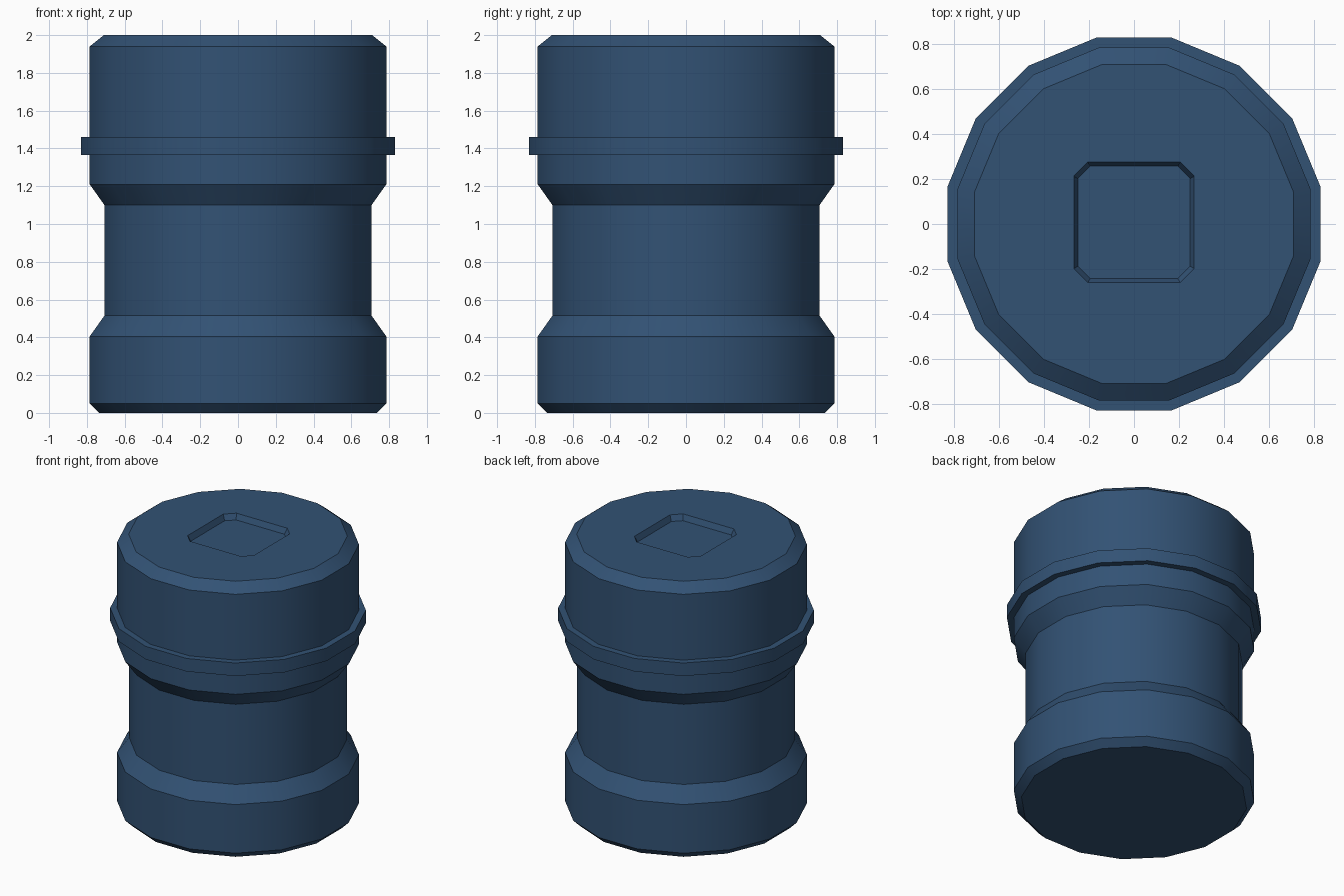
import bpy, bmesh, math

if "Cube" in bpy.data.objects:
    bpy.data.objects.remove(bpy.data.objects["Cube"])

SIDES = 16
blue = bpy.data.materials.new("dark_steel_blue")
blue.diffuse_color = (0.032, 0.084, 0.175, 1)
blue.use_nodes = True
blue.node_tree.nodes["Principled BSDF"].inputs["Base Color"].default_value = blue.diffuse_color


def ring(z, apothem):
    # 16-gon with flats facing the axes
    r = apothem / math.cos(math.pi / SIDES)
    return [(r * math.cos((i + 0.5) * math.tau / SIDES),
             r * math.sin((i + 0.5) * math.tau / SIDES), z) for i in range(SIDES)]


def octagon(z, half, chamfer, yc):
    # square with clipped corners
    a, b = half, half - chamfer
    pts = [(a, -b), (a, b), (b, a), (-b, a), (-a, b), (-a, -b), (-b, -a), (b, -a)]
    return [(x, y + yc, z) for x, y in pts]


def loft(name, sections, closed=False):
    # skin stacked sections; closed joins last to first, otherwise cap both ends
    bm = bmesh.new()
    rows = [[bm.verts.new(p) for p in s] for s in sections]
    n = len(rows[0])
    pairs = list(zip(rows, rows[1:])) + ([(rows[-1], rows[0])] if closed else [])
    for lo, hi in pairs:
        for i in range(n):
            j = (i + 1) % n
            bm.faces.new((lo[i], lo[j], hi[j], hi[i]))
    if not closed:
        bm.faces.new(rows[0][::-1])
        bm.faces.new(rows[-1])
    bmesh.ops.recalc_face_normals(bm, faces=bm.faces)
    me = bpy.data.meshes.new(name)
    bm.to_mesh(me)
    bm.free()
    me.materials.append(blue)
    ob = bpy.data.objects.new(name, me)
    bpy.context.collection.objects.link(ob)
    return ob


def select(ob):
    bpy.ops.object.select_all(action='DESELECT')
    ob.select_set(True)
    bpy.context.view_layer.objects.active = ob


# Canister body: chamfered ends and a narrower waist
profile = [(0, 0.735), (0.05, 0.785), (0.405, 0.785), (0.515, 0.707),
           (1.10, 0.707), (1.21, 0.785), (1.94, 0.785), (2.0, 0.71)]
body = loft("canister_body", [ring(z, a) for z, a in profile])

# Shallow square recess in the lid, with sloping walls
half_top, half_floor, depth = 0.268, 0.25, 0.04
slope = (half_top - half_floor) / depth
cutter = loft("recess_cutter", [octagon(2 - depth, half_floor, 0.055, 0.007),
                                octagon(2.04, half_top + slope * 0.04, 0.07, 0.007)])
select(body)
cut = body.modifiers.new("lid_recess", 'BOOLEAN')
cut.operation, cut.solver, cut.object = 'DIFFERENCE', 'EXACT', cutter
bpy.ops.object.modifier_apply(modifier=cut.name)
bpy.data.objects.remove(cutter)

# Raised collar band where the lid meets the body
collar = loft("lid_collar", [ring(1.365, 0.77), ring(1.365, 0.83),
                             ring(1.46, 0.83), ring(1.46, 0.77)], closed=True)

for ob in (body, collar):
    select(ob)
    bpy.ops.object.shade_smooth_by_angle(angle=math.radians(30))
